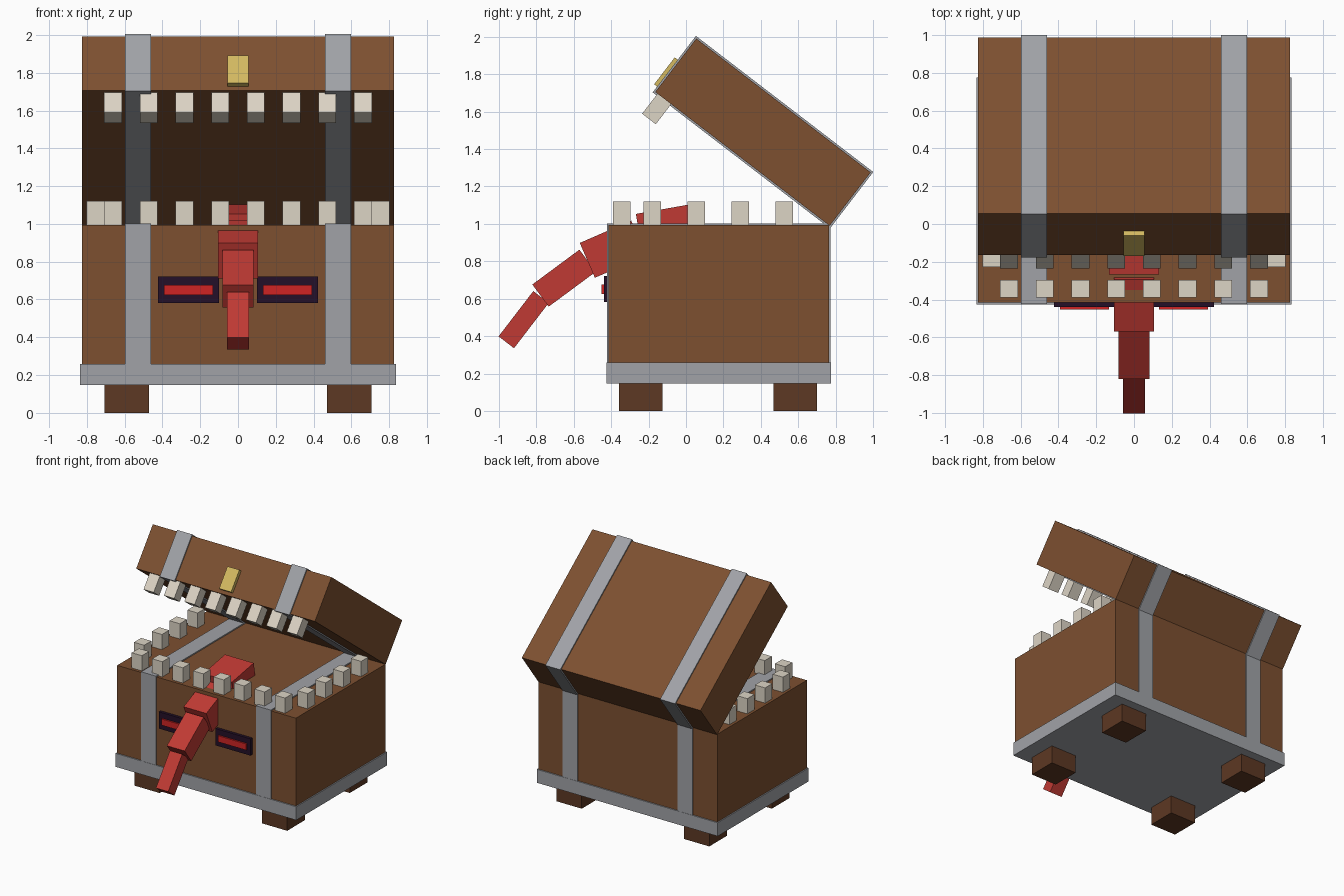
import bpy
import bmesh
from math import radians
from mathutils import Matrix, Vector

if "Cube" in bpy.data.objects:
    bpy.data.objects.remove(bpy.data.objects["Cube"])


def material(name, rgb):
    m = bpy.data.materials.new(name)
    m.diffuse_color = (*rgb, 1)
    m.use_nodes = True
    m.node_tree.nodes["Principled BSDF"].inputs["Base Color"].default_value = m.diffuse_color
    return m


WOOD = material("wood", (0.205, 0.080, 0.030))
DARK_WOOD = material("dark_wood", (0.110, 0.040, 0.017))
METAL = material("metal", (0.355, 0.365, 0.390))
BONE = material("bone", (0.72, 0.66, 0.56))
FLESH = material("flesh", (0.53, 0.042, 0.034))
GOLD = material("gold", (0.66, 0.49, 0.12))
SOCKET = material("eye_socket", (0.017, 0.005, 0.021))
GLOW = material("eye_glow", (0.62, 0.017, 0.017))


def box(name, lo, hi, mat, frame=Matrix()):
    """Box between two corners, placed in the given frame."""
    lo, hi = Vector(lo), Vector(hi)
    bm = bmesh.new()
    bmesh.ops.create_cube(bm, size=1)
    bmesh.ops.scale(bm, vec=hi - lo, verts=bm.verts)
    bmesh.ops.translate(bm, vec=(lo + hi) / 2, verts=bm.verts)
    mesh = bpy.data.meshes.new(name)
    bm.to_mesh(mesh)
    bm.free()
    mesh.materials.append(mat)
    ob = bpy.data.objects.new(name, mesh)
    ob.matrix_world = frame
    bpy.context.collection.objects.link(ob)
    return ob


def tilted(y, z, degrees):
    return Matrix.Translation((0, y, z)) @ Matrix.Rotation(radians(degrees), 4, 'X')


# Chest body and metal base
box("body", (-0.825, -0.415, 0.18), (0.825, 0.765, 0.993), WOOD)
box("base_band", (-0.835, -0.425, 0.148), (0.835, 0.775, 0.26), METAL)

# Lid frame: origin at the hinge, front along -y
LID = tilted(0.768, 0.99, -37.5)
box("lid", (-0.825, -1.175, 0), (0.825, 0, 0.36), WOOD, LID)
box("lock", (-0.055, -1.205, 0.029), (0.055, -1.17, 0.21), GOLD, LID)

# Straps, feet and eyes on both sides
for s, side in ((-1, "left"), (1, "right")):
    x = 0.53 * s
    box(f"body_strap_{side}", (x - 0.069, -0.423, 0.2), (x + 0.069, 0.773, 1.003), METAL)
    box(f"lid_strap_{side}", (x - 0.069, -1.185, -0.01), (x + 0.069, 0.01, 0.37), METAL, LID)
    for y, end in ((-0.242, "front"), (0.584, "back")):
        fx = 0.589 * s
        box(f"foot_{end}_{side}", (fx - 0.117, y - 0.117, 0), (fx + 0.117, y + 0.117, 0.16), DARK_WOOD)
    ex = 0.262 * s
    box(f"eye_socket_{side}", (ex - 0.161, -0.439, 0.582), (ex + 0.161, -0.41, 0.722), SOCKET)
    box(f"eye_{side}", (ex - 0.13, -0.452, 0.624), (ex + 0.13, -0.43, 0.676), GLOW)
    # Teeth along the side rims
    for i in range(4):
        y = -0.18 + 0.235 * i
        tx = 0.755 * s
        box(f"side_tooth_{side}_{i}", (tx - 0.047, y - 0.047, 0.98), (tx + 0.047, y + 0.047, 1.12), BONE)

# Front teeth, lower row on the rim and upper row under the lid
for i in range(8):
    x = 0.189 * (i - 3.5)
    box(f"lower_tooth_{i}", (x - 0.047, -0.39, 0.98), (x + 0.047, -0.296, 1.12), BONE)
    box(f"upper_tooth_{i}", (x - 0.047, -1.16, -0.135), (x + 0.047, -1.068, 0.01), BONE, LID)

# Tongue segments: centre y, centre z, tilt, half width, length, thickness
for i, (y, z, a, w, l, t) in enumerate((
        (-0.108, 0.980, 10, 0.133, 0.29, 0.20),
        (-0.390, 0.865, 23.5, 0.105, 0.30, 0.203),
        (-0.652, 0.710, 36.5, 0.082, 0.313, 0.147),
        (-0.868, 0.488, 52.5, 0.057, 0.305, 0.104))):
    box(f"tongue_{i}", (-w, -l / 2, -t / 2), (w, l / 2, t / 2), FLESH, tilted(y, z, a))
